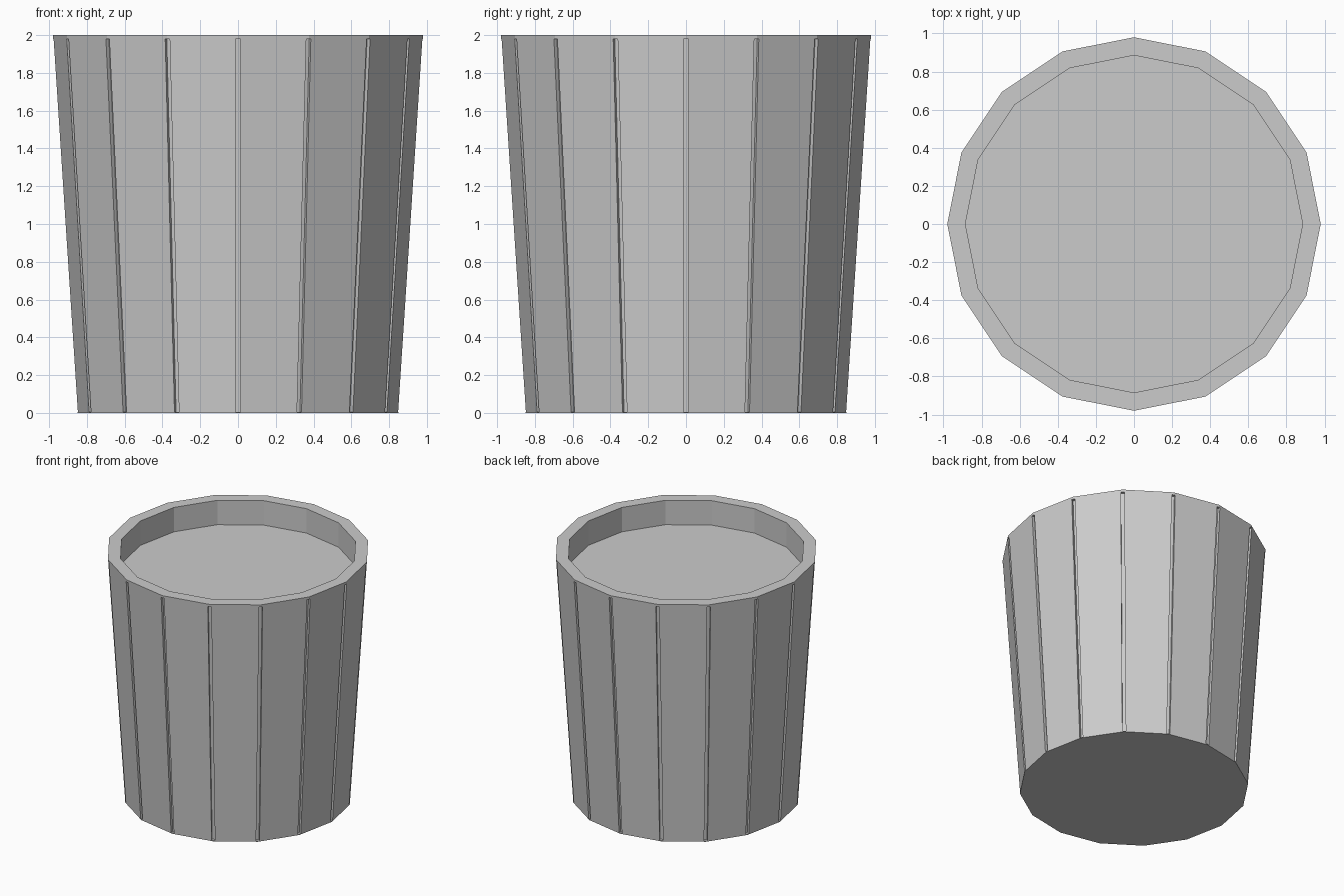
import bpy, bmesh, math

if "Cube" in bpy.data.objects:
    bpy.data.objects.remove(bpy.data.objects["Cube"])

SIDES = 16
HEIGHT, R_BOTTOM, R_TOP = 2.0, 0.85, 0.98
R_INNER, FLOOR_Z = 0.885, 1.80
GROOVE_HALF, GROOVE_DEPTH = 0.013, 0.025
GROOVE_LOW, GROOVE_HIGH = 0.006, 1.98


def radius_at(z):
    return R_BOTTOM + (R_TOP - R_BOTTOM) * z / HEIGHT


def finish(bm, name):
    bmesh.ops.recalc_face_normals(bm, faces=bm.faces)
    mesh = bpy.data.meshes.new(name)
    bm.to_mesh(mesh)
    bm.free()
    obj = bpy.data.objects.new(name, mesh)
    bpy.context.collection.objects.link(obj)
    return obj


# Tapered body with a recessed top, lofted from a short profile
bm = bmesh.new()
profile = [(R_BOTTOM, 0), (R_TOP, HEIGHT), (R_INNER, HEIGHT), (R_INNER, FLOOR_Z)]
angles = [math.tau * i / SIDES for i in range(SIDES)]
rings = [[bm.verts.new((r * math.cos(a), r * math.sin(a), z)) for a in angles]
         for r, z in profile]
for low, high in zip(rings, rings[1:]):
    for i in range(SIDES):
        j = (i + 1) % SIDES
        bm.faces.new((low[i], low[j], high[j], high[i]))
bm.faces.new(rings[0])
bm.faces.new(rings[-1])
bucket = finish(bm, "bucket_body")

# Slanted bars that carve a groove along every corner
bm = bmesh.new()
for a in angles:
    c, s = math.cos(a), math.sin(a)
    ends = []
    for z in (GROOVE_LOW, GROOVE_HIGH):
        inner, outer = radius_at(z) - GROOVE_DEPTH, radius_at(z) + 0.1
        section = [(inner, -GROOVE_HALF), (outer, -GROOVE_HALF),
                   (outer, GROOVE_HALF), (inner, GROOVE_HALF)]
        ends.append([bm.verts.new((r * c - t * s, r * s + t * c, z)) for r, t in section])
    low, high = ends
    bm.faces.new(low)
    bm.faces.new(high)
    for i in range(4):
        j = (i + 1) % 4
        bm.faces.new((low[i], low[j], high[j], high[i]))
cutter = finish(bm, "groove_cutter")
cutter.hide_render = True
cutter.hide_viewport = False

# Cut the grooves and remove the helper
cut = bucket.modifiers.new("grooves", 'BOOLEAN')
cut.operation = 'DIFFERENCE'
cut.solver = 'EXACT'
cut.object = cutter
bpy.context.view_layer.objects.active = bucket
bpy.ops.object.modifier_apply(modifier=cut.name)
bpy.data.objects.remove(cutter)
